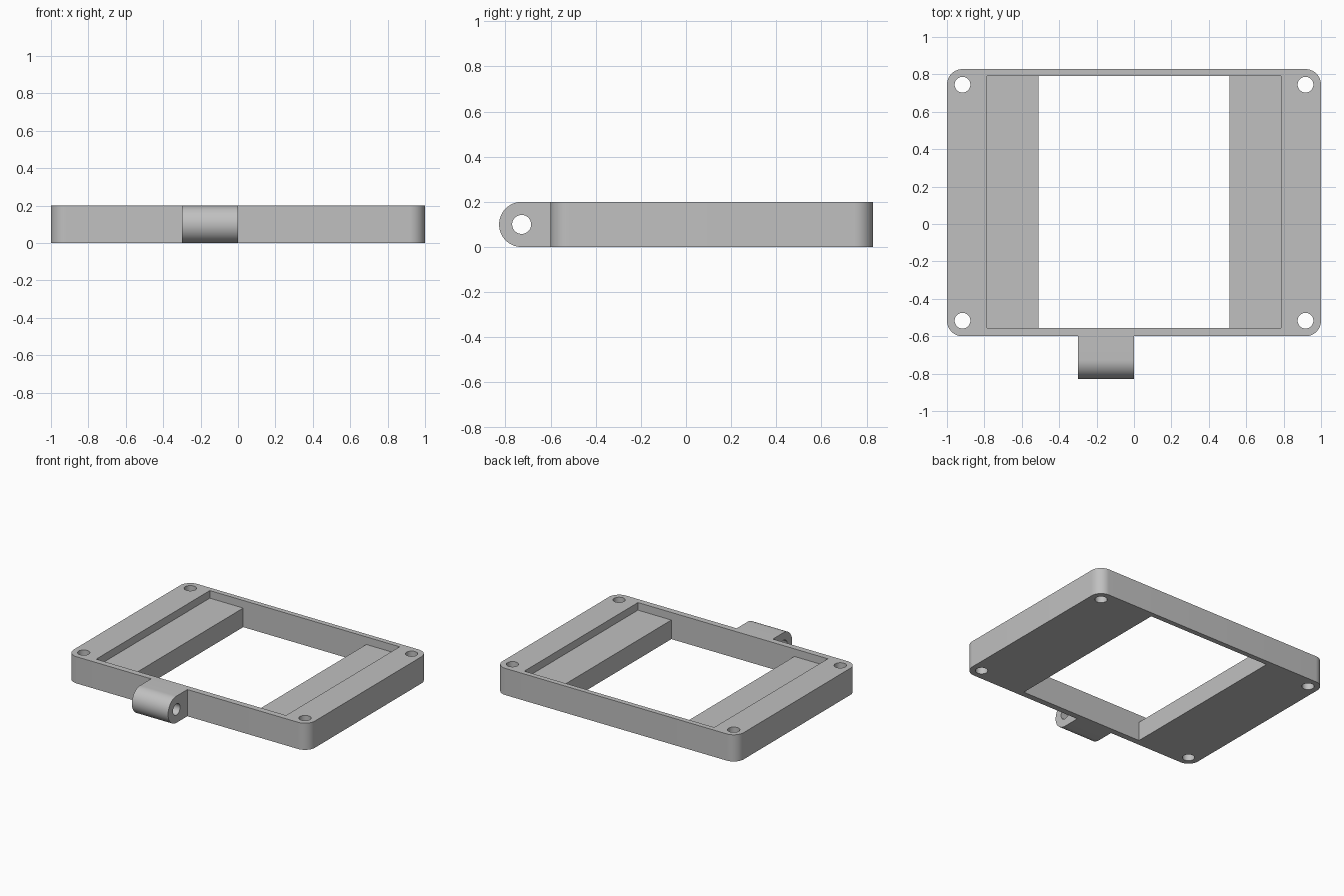
import bpy, bmesh
from math import cos, sin, pi
from mathutils import Vector

old = bpy.data.objects.get("Cube")
if old:
    bpy.data.objects.remove(old, do_unlink=True)

HEIGHT, LEDGE = 0.2, 0.143          # frame height, ledge surface height
BACK, FRONT = 0.828, -0.6           # outer frame in y
IN_BACK, IN_FRONT = 0.79, -0.555    # inner walls in y
RADIUS, HOLE = 0.083, 0.042         # corner radius, screw and pin hole radius
TAB_LEFT, TAB_RIGHT = 0.0, -0.3     # hinge tab in x

grey = bpy.data.materials.new("plain grey")
grey.use_nodes = True
color = (0.53, 0.53, 0.53, 1)
grey.diffuse_color = color
grey.node_tree.nodes["Principled BSDF"].inputs["Base Color"].default_value = color


def arc(cx, cy, r, start, end, steps):
    return [(cx + r * cos(start + (end - start) * i / steps),
             cy + r * sin(start + (end - start) * i / steps)) for i in range(steps + 1)]


def circle(cx, cy, r):
    return arc(cx, cy, r, 0, 2 * pi, 48)[:-1]


def rect(x, y0, y1):
    return [(-x, y0), (x, y0), (x, y1), (-x, y1)]


def prism(name, profile, low, high, along_x=False):
    """Extrude a closed profile along z, or a (y, z) profile along x."""
    bm = bmesh.new()
    place = (lambda p: (low, p[0], p[1])) if along_x else (lambda p: (p[0], p[1], low))
    face = bm.faces.new([bm.verts.new(place(p)) for p in profile])
    new = bmesh.ops.extrude_face_region(bm, geom=[face])["geom"]
    depth = high - low
    step = Vector((depth, 0, 0)) if along_x else Vector((0, 0, depth))
    bmesh.ops.translate(bm, vec=step, verts=[v for v in new if isinstance(v, bmesh.types.BMVert)])
    bmesh.ops.recalc_face_normals(bm, faces=bm.faces)
    mesh = bpy.data.meshes.new(name)
    bm.to_mesh(mesh)
    bm.free()
    mesh.materials.append(grey)
    obj = bpy.data.objects.new(name, mesh)
    bpy.context.collection.objects.link(obj)
    return obj


def activate(obj):
    bpy.ops.object.select_all(action='DESELECT')
    obj.select_set(True)
    bpy.context.view_layer.objects.active = obj


def cut(obj, cutter):
    cutter.hide_render = True
    mod = obj.modifiers.new("cut", 'BOOLEAN')
    mod.operation, mod.solver, mod.object = 'DIFFERENCE', 'EXACT', cutter
    activate(obj)
    bpy.ops.object.modifier_apply(modifier=mod.name)
    bpy.data.objects.remove(cutter, do_unlink=True)


# Frame with rounded corners
centres = [(1 - RADIUS, BACK - RADIUS), (RADIUS - 1, BACK - RADIUS),
           (RADIUS - 1, FRONT + RADIUS), (1 - RADIUS, FRONT + RADIUS)]
outline = []
for i, (x, y) in enumerate(centres):
    outline += arc(x, y, RADIUS, i * pi / 2, (i + 1) * pi / 2, 14)
frame = prism("frame", outline, 0, HEIGHT)

# Shallow recess that leaves a ledge on each side of the central opening
cut(frame, prism("recess_cutter", rect(0.787, IN_FRONT, IN_BACK), LEDGE, 0.3))
cut(frame, prism("opening_cutter", rect(0.51, IN_FRONT, IN_BACK), -0.1, 0.3))

# Corner screw holes
for x, y in centres:
    cut(frame, prism("screw_cutter", circle(x, y, HOLE), -0.1, 0.3))

# Hinge tab with a rounded end and a pin hole
mid = HEIGHT / 2
pin_y = mid - BACK
profile = [(FRONT, 0), (FRONT, HEIGHT)] + arc(pin_y, mid, mid, pi / 2, 3 * pi / 2, 32)
tab = prism("hinge_tab", profile, TAB_RIGHT, TAB_LEFT, True)
cut(tab, prism("pin_cutter", circle(pin_y, mid, HOLE), TAB_RIGHT - 0.1, TAB_LEFT + 0.1, True))

for obj in (frame, tab):
    activate(obj)
    bpy.ops.object.shade_smooth_by_angle()
